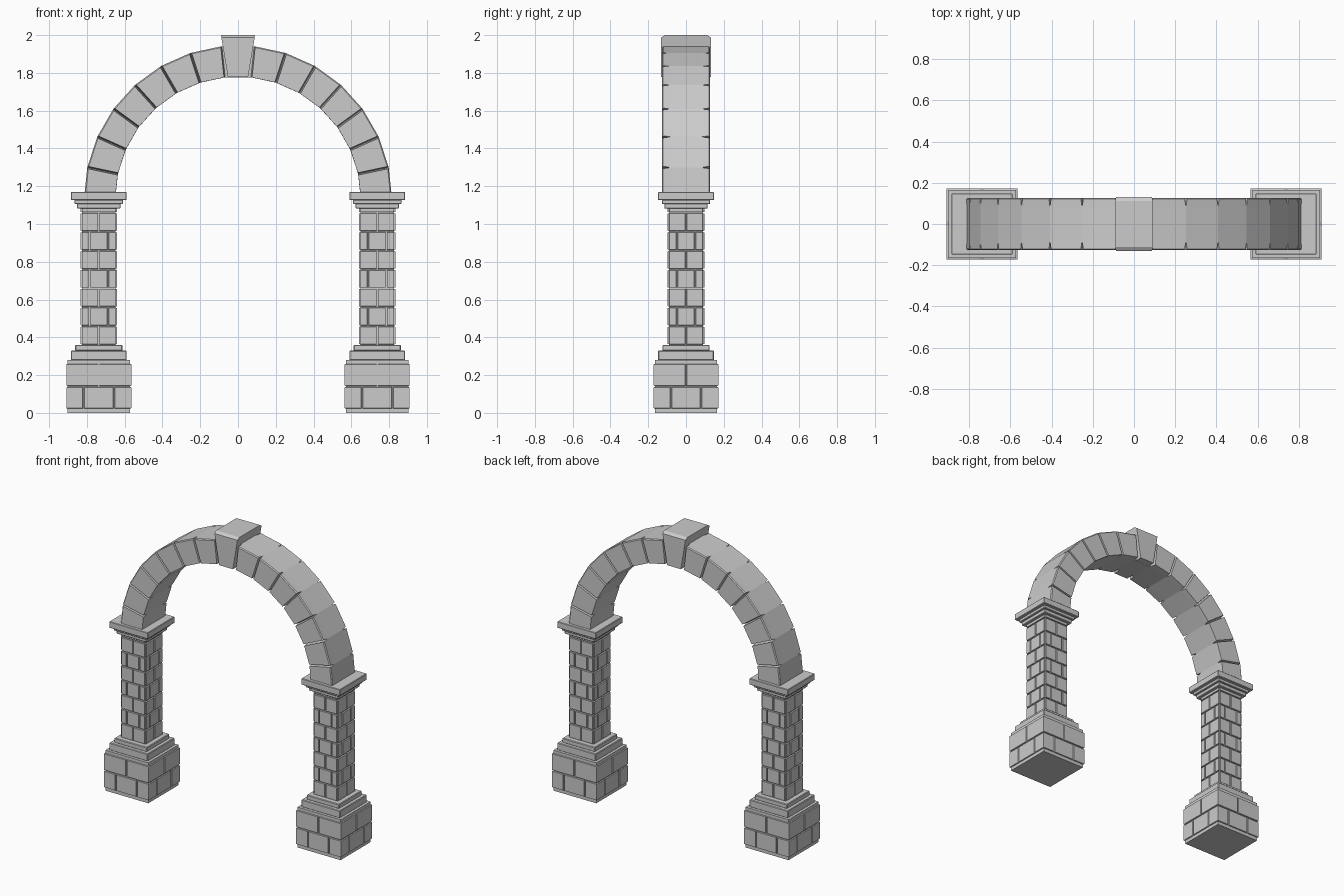
import bpy, bmesh
from math import sin, cos, radians, pi
from mathutils import Matrix, Vector

if "Cube" in bpy.data.objects:
    bpy.data.objects.remove(bpy.data.objects["Cube"])

PX = 0.737          # pier centre
CZ = 1.13           # arch centre height
R_IN, R_OUT = 0.65, 0.815


def finish(bm, name, mirror=False, bevel=0):
    bmesh.ops.recalc_face_normals(bm, faces=bm.faces)
    me = bpy.data.meshes.new(name)
    bm.to_mesh(me)
    bm.free()
    ob = bpy.data.objects.new(name, me)
    bpy.context.collection.objects.link(ob)
    if bevel:
        b = ob.modifiers.new("Bevel", 'BEVEL')
        b.width, b.segments = bevel, 1
    if mirror:
        m = ob.modifiers.new("Mirror", 'MIRROR')
        m.use_mirror_merge = False
    return ob


def loft(bm, rings):
    """Closed solid through a list of equal-length rings."""
    vs = [[bm.verts.new(p) for p in r] for r in rings]
    n = len(vs[0])
    for a, b in zip(vs, vs[1:]):
        for i in range(n):
            bm.faces.new((a[i], a[(i + 1) % n], b[(i + 1) % n], b[i]))
    bm.faces.new(vs[0][::-1])
    bm.faces.new(vs[-1])


def slab(bm, h, z0, z1):
    ring = lambda z: [(PX + x * h, y * h, z) for x, y in ((-1, -1), (1, -1), (1, 1), (-1, 1))]
    loft(bm, [ring(z0), ring(z1)])


def brick_row(bm, core, out, z0, z1, joints, corner, gap):
    """One course of chamfered bricks on all four sides of a square core."""
    us = [-core] + joints + [core]
    for k in range(4):
        rot = Matrix.Translation((PX, 0, 0)) @ Matrix.Rotation(k * pi / 2, 4, 'Z')
        for i, (a, b) in enumerate(zip(us, us[1:])):
            first, last = i == 0, i == len(us) - 2
            ia, ib = a + (0 if first else gap * 0.6), b - (0 if last else gap * 0.6)
            oa = -corner if first else a + gap
            ob = corner if last else b - gap

            def ring(u0, u1, d, g):
                return [rot @ Vector(p) for p in ((u0, -d, z0 + g), (u1, -d, z0 + g),
                                                  (u1, -d, z1 - g), (u0, -d, z1 - g))]
            loft(bm, [ring(ia, ib, core, gap * 0.6), ring(oa, ob, out, gap)])


# Pedestal: two brick courses around a core
bm = bmesh.new()
slab(bm, 0.165, 0, 0.28)
brick_row(bm, 0.165, 0.172, 0.02, 0.14, [-0.08, 0.08], 0.172, 0.005)
brick_row(bm, 0.165, 0.172, 0.14, 0.262, [0.0], 0.172, 0.005)
finish(bm, "pedestal", mirror=True)

# Stepped mouldings above the pedestal
bm = bmesh.new()
slab(bm, 0.148, 0.278, 0.33)
slab(bm, 0.125, 0.328, 0.36)
finish(bm, "pedestal_steps", mirror=True, bevel=0.004)

# Shaft: seven alternating brick courses
bm = bmesh.new()
slab(bm, 0.089, 0.355, 1.09)
for r in range(7):
    z = 0.36 + r * 0.1
    brick_row(bm, 0.089, 0.097, z, z + 0.1,
              [0.0] if r % 2 == 0 else [-0.048, 0.048], 0.088, 0.005)
brick_row(bm, 0.089, 0.097, 1.06, 1.085, [], 0.088, 0.004)
finish(bm, "shaft", mirror=True)

# Capital
bm = bmesh.new()
slab(bm, 0.115, 1.082, 1.108)
slab(bm, 0.128, 1.106, 1.128)
slab(bm, 0.148, 1.126, 1.17)
finish(bm, "capital", mirror=True, bevel=0.003)


# Voussoirs: wedge stones with joints notched into the front and back
def wedge(bm, a0, a1, layers):
    rings = []
    for y, g, c in layers:
        ring = []
        for r, a, s in ((R_IN, a0, 1), (R_OUT - c, a0, 1), (R_OUT - c, a1, -1), (R_IN, a1, -1)):
            t = radians(a)
            ring.append((r * cos(t) - s * g * sin(t), y, CZ + r * sin(t) + s * g * cos(t)))
        rings.append(ring)
    loft(bm, rings)


bm = bmesh.new()
half = [(-0.127, 0.006, 0.006), (-0.121, 0.006, 0), (-0.083, 0, 0)]
layers = half + [(-y, g, c) for y, g, c in reversed(half)]
for i in range(7):
    wedge(bm, 12 * i, 12 * i + 12, layers)
finish(bm, "arch_stones", mirror=True)

# Keystone with chamfered top, and the recessed core behind its joints
bm = bmesh.new()
wedge(bm, 84, 96, [(-0.083, 0, 0), (0.083, 0, 0)])
finish(bm, "keystone_core")
bm = bmesh.new()
ring = lambda y, top, w: [(-0.053, y, 1.777), (0.053, y, 1.777), (w, y, top), (-w, y, top)]
loft(bm, [ring(-0.132, 1.987, 0.088), ring(-0.112, 2.0, 0.09),
          ring(0.112, 2.0, 0.09), ring(0.132, 1.987, 0.088)])
finish(bm, "keystone")
